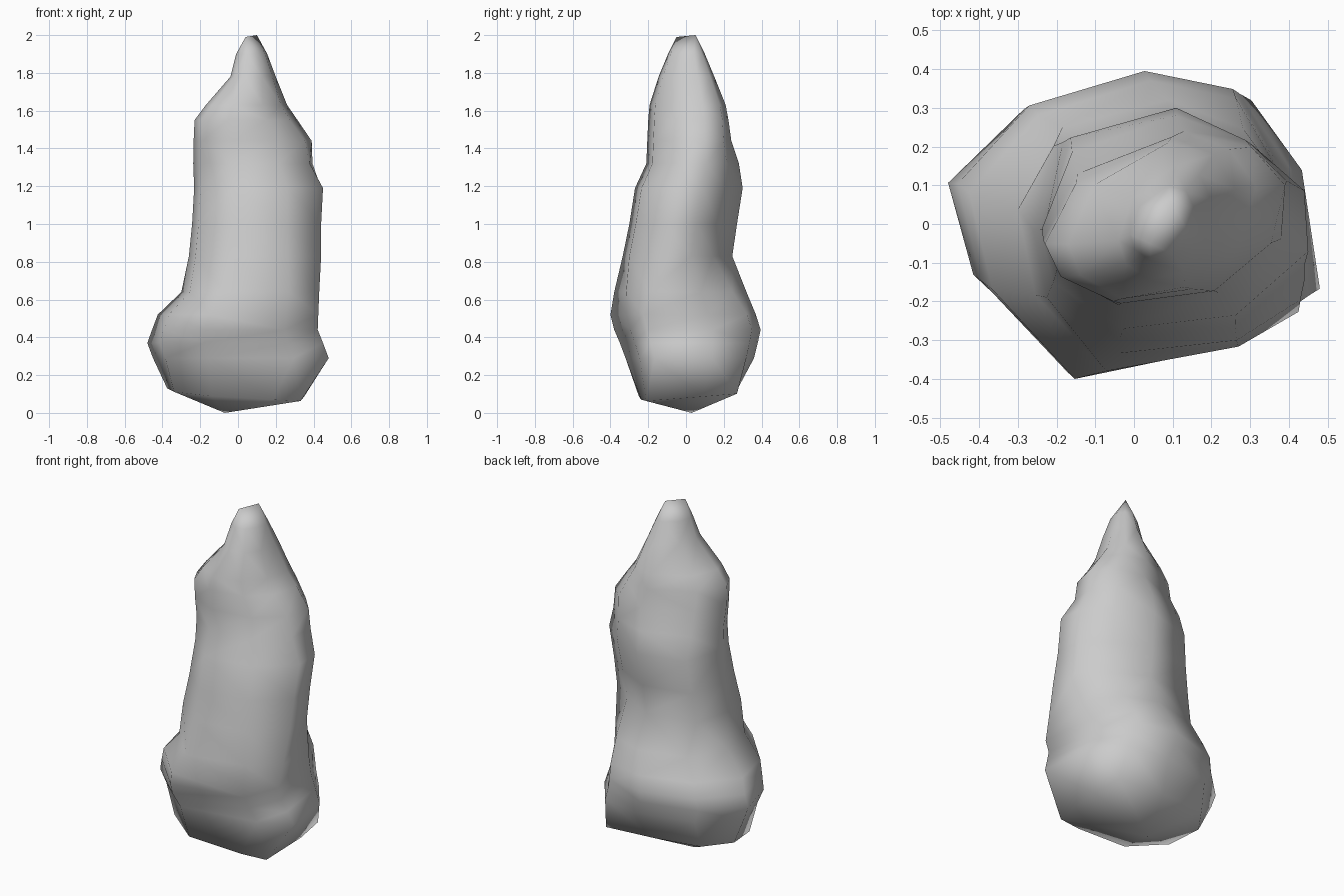
import bpy, bmesh

if "Cube" in bpy.data.objects:
    bpy.data.objects.remove(bpy.data.objects["Cube"])

# Silhouette profile: z, left x, right x, front y, back y
PROFILE = [
    (0.10, -0.375, 0.350, -0.25, 0.27),
    (0.29, -0.450, 0.480, -0.32, 0.36),
    (0.37, -0.480, 0.450, -0.35, 0.38),
    (0.44, -0.455, 0.422, -0.38, 0.395),
    (0.52, -0.425, 0.425, -0.40, 0.37),
    (0.64, -0.300, 0.430, -0.38, 0.32),
    (0.83, -0.260, 0.440, -0.335, 0.245),
    (1.00, -0.243, 0.440, -0.30, 0.27),
    (1.19, -0.232, 0.450, -0.27, 0.30),
    (1.32, -0.237, 0.400, -0.21, 0.28),
    (1.44, -0.235, 0.392, -0.205, 0.24),
    (1.55, -0.230, 0.315, -0.20, 0.225),
    (1.63, -0.170, 0.260, -0.193, 0.21),
    (1.78, -0.040, 0.200, -0.145, 0.15),
    (1.90, -0.010, 0.155, -0.095, 0.10),
]

# Nine-sided cross-sections in unit coordinates, from foot to top
BASE = [(-1, .3), (-.7, .9), (.1, 1), (.95, 1), (1, .3),
        (.95, -.85), (.55, -.95), (-.36, -1), (-.9, -.45)]
FOOT = [(-1, .25), (-.58, .77), (.1, 1), (.62, .88), (.9, .35),
        (1, -.55), (.6, -.78), (-.36, -1), (-.86, -.4)]
WAIST = [(-1, .1), (-.85, .85), (0, 1), (.55, .65), (.97, .25),
         (1, -.35), (.5, -.88), (-.4, -1), (-.9, -.5)]
SHAFT = [(-1, -.1), (-.8, .73), (0, 1), (.58, .66), (.97, .25),
         (1, -.3), (.45, -.88), (-.4, -1), (-.9, -.45)]
TOP = [(-1, -.3), (-.7, .45), (.2, 1), (.75, .85), (1, .4),
       (.85, -.3), (.4, -.85), (-.35, -1), (-.85, -.7)]
KEYS = [(0.10, BASE), (0.29, FOOT), (0.52, FOOT), (0.83, WAIST),
        (1.19, SHAFT), (1.50, TOP), (2.0, TOP)]
N = len(FOOT)


def outline(z):
    """Blend the two cross-sections around height z."""
    for (za, a), (zb, b) in zip(KEYS, KEYS[1:]):
        if z <= zb:
            t = (z - za) / (zb - za)
            return [(p[0] + (q[0] - p[0]) * t, p[1] + (q[1] - p[1]) * t)
                    for p, q in zip(a, b)]


bm = bmesh.new()
rings = []
for z, x0, x1, y0, y1 in PROFILE:
    ring = []
    for u, v in outline(z):
        x = (x0 + x1) / 2 + u * (x1 - x0) / 2
        y = (y0 + y1) / 2 + v * (y1 - y0) / 2
        # the bottom rim tilts down to the front right
        low = z - 0.06 * x + 0.08 * y
        ring.append(bm.verts.new((x, y, low if z < 0.2 else z)))
    rings.append(ring)

# Rock sides
for a, b in zip(rings, rings[1:]):
    for i in range(N):
        j = (i + 1) % N
        bm.faces.new((a[i], a[j], b[j], b[i]))

# Pointed underside
foot = bm.verts.new((-0.07, 0.03, 0))
for i in range(N):
    bm.faces.new((foot, rings[0][(i + 1) % N], rings[0][i]))

# Narrow diagonal summit ridge
tip_a = bm.verts.new((0.04, -0.05, 1.99))
tip_b = bm.verts.new((0.10, 0.05, 2.0))
top = rings[-1]
owner = [tip_a, tip_b, tip_b, tip_b, tip_b, tip_b, tip_a, tip_a, tip_a]
for i in range(N):
    j = (i + 1) % N
    if owner[i] is owner[j]:
        bm.faces.new((top[i], top[j], owner[i]))
    else:
        bm.faces.new((top[i], top[j], owner[j], owner[i]))

bmesh.ops.triangulate(bm, faces=bm.faces[:])
bmesh.ops.recalc_face_normals(bm, faces=bm.faces[:])
for f in bm.faces:
    f.smooth = True

mesh = bpy.data.meshes.new("rock_spire")
bm.to_mesh(mesh)
bm.free()
rock = bpy.data.objects.new("rock_spire", mesh)
bpy.context.collection.objects.link(rock)
